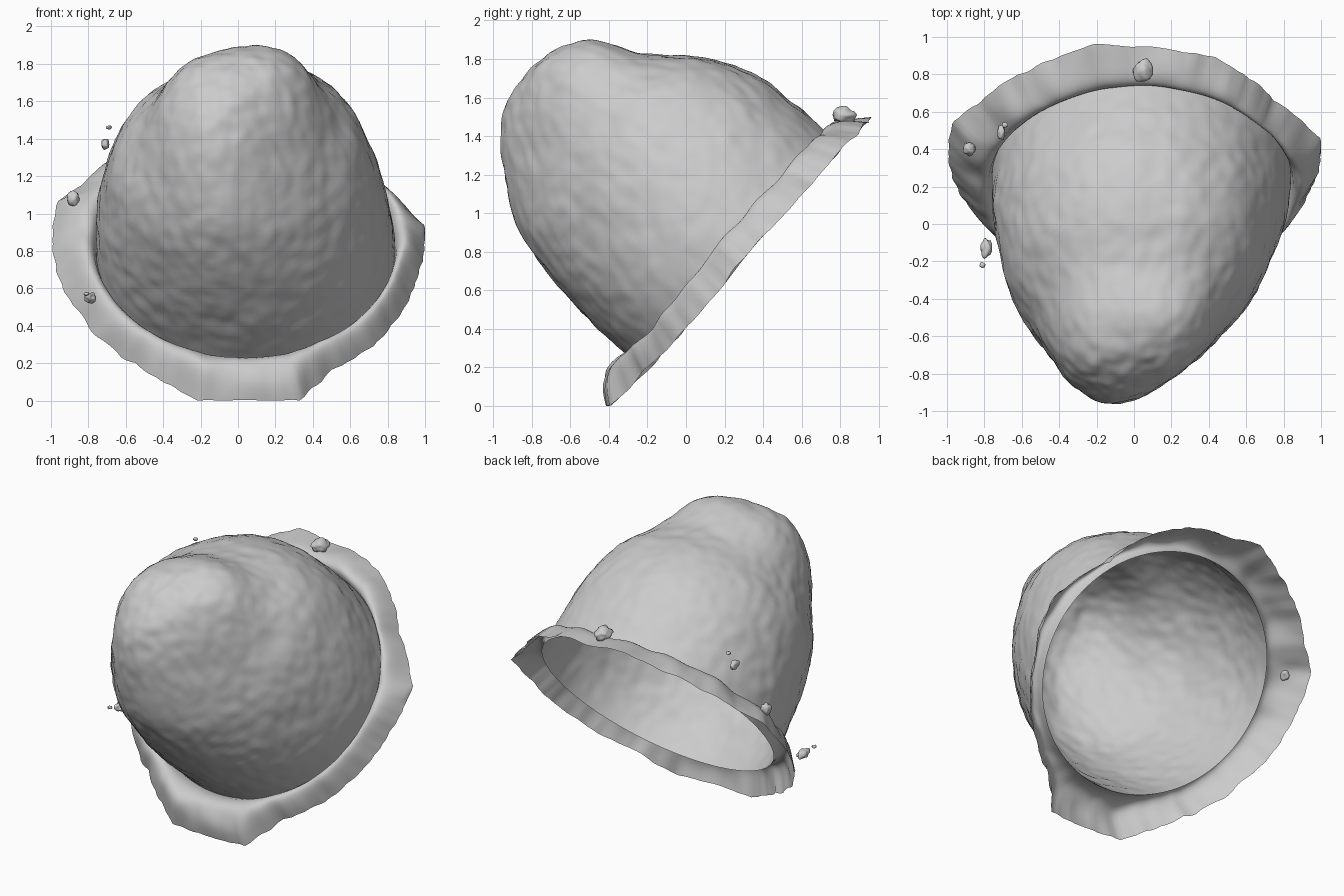
import bpy
import bmesh
import math
from mathutils import Vector, noise

if "Cube" in bpy.data.objects:
    bpy.data.objects.remove(bpy.data.objects["Cube"], do_unlink=True)

clay = bpy.data.materials.new("pale grey")
clay.use_nodes = True
GREY = (0.6, 0.6, 0.6, 1)
clay.diffuse_color = GREY
clay.node_tree.nodes["Principled BSDF"].inputs["Base Color"].default_value = GREY

# Tilted frame: U runs up along the mouth, N points from the mouth to the crown
CENTRE = Vector((0, 0.225, 0.83))
U = Vector((0, 0.643, 0.766))
N = Vector((0, -0.766, 0.643))
SEGMENTS = 200


def place(x, u, n):
    return CENTRE + Vector((x, 0, 0)) + U * u + N * n


def spline(rows, t):
    """Catmull-Rom through rows of numbers, t counted in rows."""
    i = min(int(t), len(rows) - 2)
    f = t - i
    a, b, c, d = (rows[max(0, min(len(rows) - 1, i + k))] for k in (-1, 0, 1, 2))
    return [0.5 * (2 * q + (r - p) * f + (2 * p - 5 * q + 4 * r - s) * f * f
                   + (3 * q - p - 3 * r + s) * f ** 3) for p, q, r, s in zip(a, b, c, d)]


def bump(p, centre, size):
    return math.exp(-(p - Vector(centre)).length_squared / size ** 2)


def finish(bm, name):
    mesh = bpy.data.meshes.new(name)
    bmesh.ops.recalc_face_normals(bm, faces=bm.faces)
    bm.to_mesh(mesh)
    bm.free()
    ob = bpy.data.objects.new(name, mesh)
    bpy.context.collection.objects.link(ob)
    mesh.materials.append(clay)
    for poly in mesh.polygons:
        poly.use_smooth = True


def skin(bm, rings):
    for low, high in zip(rings, rings[1:]):
        for k in range(SEGMENTS):
            j = (k + 1) % SEGMENTS
            bm.faces.new((low[k], low[j], high[j], high[k]))


# Dome sections: height, centre u, radius u, centre x, radius x
DOME = [(-0.03, 0, 0.775, 0.04, 0.8), (0.2, 0.007, 0.775, 0.03, 0.785),
        (0.44, 0.012, 0.76, 0.015, 0.74), (0.72, -0.012, 0.683, 0, 0.65),
        (0.96, -0.052, 0.548, -0.015, 0.495), (1.2, -0.02, 0.39, -0.035, 0.36),
        (1.33, -0.01, 0.235, -0.05, 0.23), (1.37, -0.01, 0.12, -0.05, 0.12),
        (1.383, -0.01, 0.004, -0.05, 0.004)]


def dome_point(t, angle):
    n, cu, ru, cx, rx = spline(DOME, t)
    c, s = math.cos(angle), math.sin(angle)
    # round mouth that turns egg-shaped and leans over toward the crown
    w = max(0, n / 1.383) ** 2
    return place(cx + rx * c * (1 + 0.35 * w * s) + 0.28 * w * ru * s, cu + ru * s, n)


bm = bmesh.new()
rings = []
STEPS = 80
for i in range(STEPS + 1):
    t = i / STEPS * (len(DOME) - 1)
    ring = []
    for k in range(SEGMENTS):
        p = dome_point(t, k / SEGMENTS * math.tau)
        out = (p - place(0, 0, 0.5)).normalized()
        # hammered surface with a raised ridge by the crown
        rough = 0.008 * noise.noise(p * 5) + 0.008 * noise.noise(p * 14)
        rough *= min(1, i / 6)
        rough += 0.022 * bump(p, (0.15, -0.5, 1.83), 0.14)
        ring.append(bm.verts.new(p + out * rough))
    rings.append(ring)
skin(bm, rings)
bm.faces.new(rings[-1])
finish(bm, "dome_shell")

# Ragged outline of the flange as (x, u) points
OUTLINE = [(1, 0.23), (0.97, -0.09), (0.85, -0.42), (0.7, -0.64), (0.5, -0.81),
           (0.38, -0.95), (0.33, -1.03), (0, -1.04), (-0.22, -1.03), (-0.35, -0.92),
           (-0.55, -0.75), (-0.75, -0.55), (-0.87, -0.35), (-0.95, -0.16),
           (-0.99, 0.17), (-0.97, 0.38), (-0.83, 0.52), (-0.61, 0.75), (-0.4, 0.88),
           (-0.2, 0.99), (0, 0.955), (0.3, 0.92), (0.55, 0.79), (0.75, 0.53), (0.94, 0.3)]
POLAR = sorted((math.atan2(u, x) % math.tau, math.hypot(x, u)) for x, u in OUTLINE)
POLAR = [(POLAR[-1][0] - math.tau, POLAR[-1][1])] + POLAR + [(POLAR[0][0] + math.tau, POLAR[0][1])]


def outline_radius(angle):
    for (a, ra), (b, rb) in zip(POLAR, POLAR[1:]):
        if a <= angle <= b:
            return ra + (rb - ra) * (angle - a) / (b - a)


# Flange: a shallow gutter at the dome, a lumpy raised lip, then a drooping edge
bm = bmesh.new()
rings = []
FLANGE_STEPS = 14
for i in range(FLANGE_STEPS + 1):
    f = i / FLANGE_STEPS
    ring = []
    for k in range(SEGMENTS):
        angle = k / SEGMENTS * math.tau
        c, s = math.cos(angle), math.sin(angle)
        inner = Vector((0.04 + 0.8 * c, 0.775 * s))
        polar = math.atan2(inner.y, inner.x) % math.tau
        ragged = 0.014 * noise.noise(Vector((c * 14, s * 14, 3)))
        reach = max(outline_radius(polar) + ragged, inner.length + 0.03)
        outer = Vector((math.cos(polar), math.sin(polar))) * reach
        flat = inner.lerp(outer, f)
        front = max(0, -s) ** 6
        back = max(0, s) ** 1.5
        lip = math.sin(math.pi * f ** 0.6)
        n = -0.03 * (1 - f) - (0.1 + 0.035 * back) * f ** 1.6
        n += lip * (0.03 + 0.05 * abs(c))
        n += front * (0.07 * math.sin(f * math.pi) + 0.05 * f)
        lump = noise.noise(Vector((flat.x * 6, flat.y * 6, 1)))
        n += 0.03 * lump * math.sin(f * math.pi * 0.8)
        p = place(flat.x, flat.y, n)
        p.z = max(0, p.z)
        p.x = max(-1, min(1, p.x))
        ring.append(bm.verts.new(p))
    rings.append(ring)
skin(bm, rings)
finish(bm, "rim_flange")


# Knobs along the rim and loose crumbs
def nugget(name, centre, size):
    nugget_mesh = bmesh.new()
    bmesh.ops.create_icosphere(nugget_mesh, subdivisions=3, radius=1)
    for v in nugget_mesh.verts:
        grow = 1 + 0.35 * noise.noise(v.co * 1.6 + Vector(centre) * 9)
        v.co = Vector(centre) + Vector([a * b * grow for a, b in zip(v.co, size)])
    finish(nugget_mesh, name)


nugget("back_knob", (0.05, 0.82, 1.51), (0.05, 0.06, 0.04))
nugget("right_knob", (-0.88, 0.4, 1.08), (0.035, 0.035, 0.04))
nugget("right_lower_knob", (-0.79, -0.13, 0.55), (0.03, 0.05, 0.03))
nugget("upper_crumb", (-0.71, 0.49, 1.37), (0.02, 0.04, 0.03))
nugget("loose_crumb", (-0.69, 0.53, 1.46), (0.015, 0.015, 0.01))
nugget("lower_crumb", (-0.81, -0.22, 0.57), (0.015, 0.015, 0.01))
